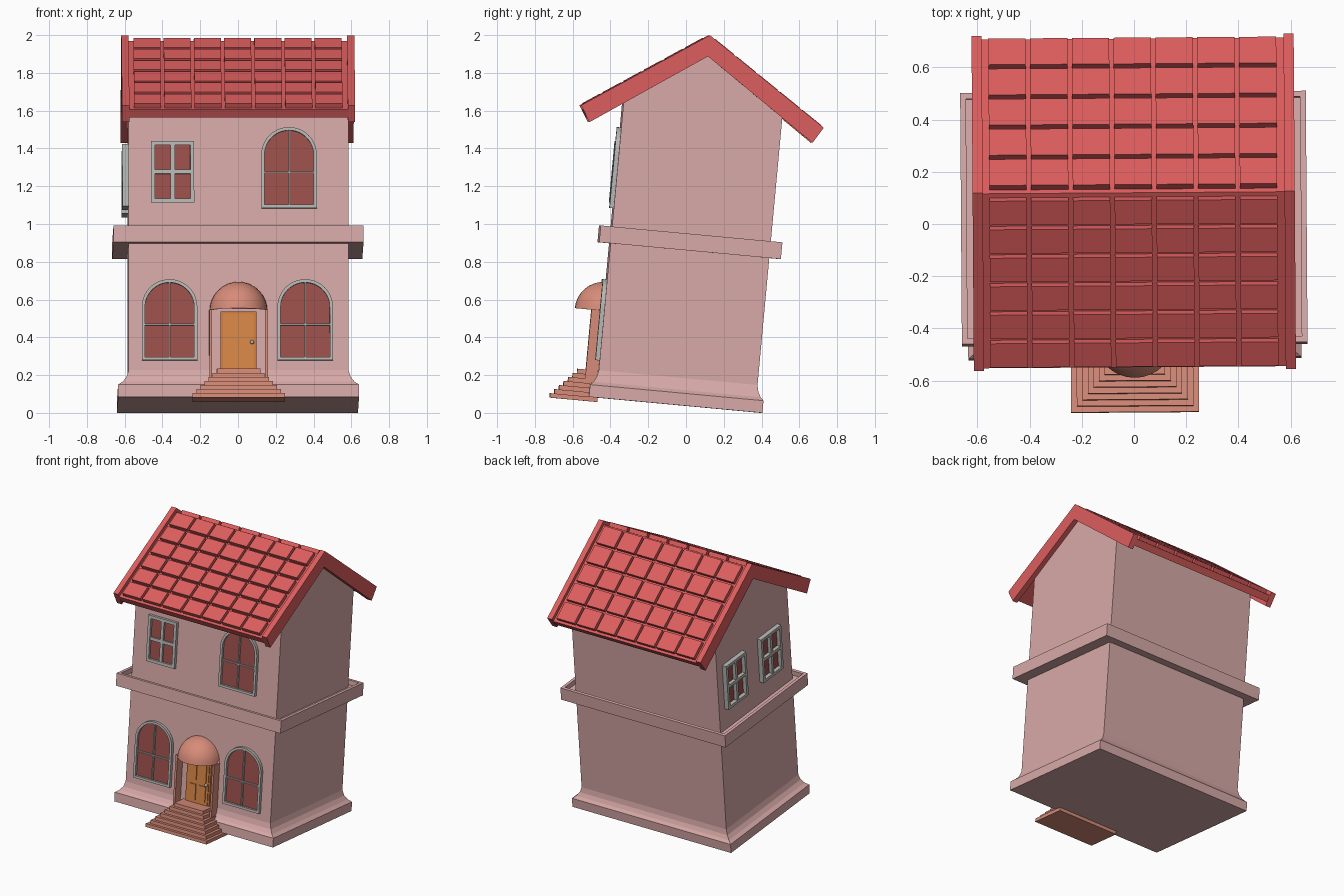
import bpy, bmesh, math
from mathutils import Matrix, Vector

if "Cube" in bpy.data.objects:
    bpy.data.objects.remove(bpy.data.objects["Cube"])

# The whole house leans back a little
TILT = (Matrix.Translation((0, -0.059, 0.0425)) @ Matrix.Rotation(math.radians(0.4), 4, 'Z')
        @ Matrix.Rotation(math.radians(-5.3), 4, 'X'))
HX, HY = 0.582, 0.422  # wall half width and half depth


def mat(name, r, g, b):
    m = bpy.data.materials.new(name)
    m.diffuse_color = (r, g, b, 1)
    m.use_nodes = True
    m.node_tree.nodes["Principled BSDF"].inputs["Base Color"].default_value = m.diffuse_color
    return m


PINK = mat("wall_pink", 0.68, 0.40, 0.39)
RED = mat("roof_red", 0.72, 0.11, 0.11)
SALMON = mat("porch_salmon", 0.68, 0.26, 0.19)
GLASS = mat("glass_red", 0.33, 0.08, 0.07)
ORANGE = mat("door_orange", 0.68, 0.24, 0.06)
DARK_ORANGE = mat("door_panel", 0.60, 0.20, 0.05)
GREY = mat("frame_grey", 0.47, 0.48, 0.46)


def finish(name, bm, material, smooth=False, place=Matrix()):
    bmesh.ops.recalc_face_normals(bm, faces=bm.faces)
    bm.transform(TILT @ place)
    me = bpy.data.meshes.new(name)
    bm.to_mesh(me)
    bm.free()
    me.materials.append(material)
    ob = bpy.data.objects.new(name, me)
    bpy.context.collection.objects.link(ob)
    if smooth:
        bpy.ops.object.select_all(action='DESELECT')
        ob.select_set(True)
        bpy.context.view_layer.objects.active = ob
        bpy.ops.object.shade_smooth_by_angle(angle=math.radians(35))
    return ob


def add_box(bm, lo, hi, m=Matrix()):
    lo, hi = Vector(lo), Vector(hi)
    bmesh.ops.create_cube(bm, size=1, matrix=m @ Matrix.Translation((lo + hi) / 2)
                          @ Matrix.Diagonal((*(hi - lo), 1)))


def loft(bm, rings, caps=True, closed=False):
    vs = [[bm.verts.new(p) for p in r] for r in rings]
    pairs = list(zip(vs, vs[1:] + vs[:1])) if closed else list(zip(vs, vs[1:]))
    for a, b in pairs:
        n = len(a)
        for i in range(n):
            bm.faces.new((a[i], a[(i + 1) % n], b[(i + 1) % n], b[i]))
    if caps and not closed:
        bm.faces.new(vs[0])
        bm.faces.new(vs[-1])
    return vs


def rect(hx, hy, z):
    return [(-hx, -hy, z), (hx, -hy, z), (hx, hy, z), (-hx, hy, z)]


# Walls with plinth, cove and gable
bm = bmesh.new()
rings = [rect(0.638, 0.461, 0), rect(0.638, 0.461, 0.065), rect(0.614, 0.444, 0.082),
         rect(0.594, 0.430, 0.108), rect(HX, HY, 0.145), rect(HX, HY, 1.587)]
t = loft(bm, rings, caps=False)
bm.faces.new(t[0])
a, b, c, d = t[-1]
left, right = bm.verts.new((-HX, 0, 1.868)), bm.verts.new((HX, 0, 1.868))
for f in ((a, b, right, left), (c, d, left, right), (b, c, right), (d, a, left)):
    bm.faces.new(f)
finish("walls", bm, PINK)

# Belt ledge between floors, with a raised rim
bm = bmesh.new()
loft(bm, [rect(0.56, 0.40, 0.82), rect(0.662, 0.483, 0.82), rect(0.662, 0.483, 0.909),
          rect(0.64, 0.461, 0.909), rect(0.64, 0.461, 0.875), rect(0.56, 0.40, 0.875)], closed=True)
finish("belt_ledge", bm, PINK)


# Roof: chevron profiles run along x
def chevron(name, x0, x1, top, under, ey, ez, by, bz):
    prof = [(0, top), (ey, ez), (by, bz), (0, under), (-by, bz), (-ey, ez)]
    bm = bmesh.new()
    loft(bm, [[(x, y, z) for y, z in prof] for x in (x0, x1)])
    finish(name, bm, RED)


SLOPE = math.atan2(1.965 - 1.533, 0.645)
chevron("gable_board_right", 0.578, 0.617, 1.965, 1.853, 0.645, 1.533, 0.593, 1.448)
chevron("gable_board_left", -0.617, -0.578, 1.965, 1.853, 0.645, 1.533, 0.593, 1.448)
chevron("roof_slab", -0.58, 0.58, 1.935, 1.878, 0.632, 1.512, 0.605, 1.473)

# Tiles: six rows in front, five at the back
for name, side, rows in (("front_tiles", -1, 6), ("back_tiles", 1, 5)):
    bm = bmesh.new()
    frame = Matrix.Translation((0, 0, 1.935)) @ Matrix.Rotation(-side * SLOPE, 4, 'X')
    pitch = 0.745 / rows
    for r in range(rows):
        s0 = 0.018 + r * pitch
        for k in range(7):
            x0 = -0.553 + k * 0.16
            y = sorted((side * s0, side * (s0 + pitch - 0.020)))
            add_box(bm, (x0, y[0], -0.005), (x0 + 0.143, y[1], 0.028), frame)
    finish(name, bm, RED)


# Windows: outline in the xz plane, facing -y, wall at y = 0
def outline(hw, h, arched, inset=0.0):
    w = hw - inset
    pts = [(-w, inset), (w, inset)]
    if not arched:
        return pts + [(w, h - inset), (-w, h - inset)]
    n = 20
    return pts + [(w * math.cos(math.pi * i / n), h - hw + w * math.sin(math.pi * i / n))
                  for i in range(n + 1)]


def window(name, place, hw, h, arched, inset, depth, bar, bar_z):
    out, inn = outline(hw, h, arched), outline(hw, h, arched, inset)
    at = lambda pts, y: [(x, y, z) for x, z in pts]
    bm = bmesh.new()
    loft(bm, [at(out, 0.005), at(out, -depth), at(inn, -depth), at(inn, 0.005)], closed=True)
    add_box(bm, (-bar, -depth + 0.003, inset / 2), (bar, 0, h - inset / 2))
    add_box(bm, (-hw + inset / 2, -depth + 0.003, bar_z - bar), (hw - inset / 2, 0, bar_z + bar))
    finish(name + "_frame", bm, GREY, place=place)
    bm = bmesh.new()
    mid = outline(hw, h, arched, inset * 0.6)
    loft(bm, [at(mid, 0.003), at(mid, -0.005)])
    finish(name + "_glass", bm, GLASS, place=place)


for name, x, z in (("lower_left_window", -0.365, 0.197), ("lower_right_window", 0.353, 0.197),
                   ("upper_right_window", 0.268, 1.006)):
    window(name, Matrix.Translation((x, -HY, z)), 0.147, 0.43, True, 0.017, 0.022, 0.004, 0.19)
window("upper_left_window", Matrix.Translation((-0.348, -HY, 1.036)),
       0.114, 0.326, False, 0.021, 0.022, 0.011, 0.163)
for name, y in (("side_front_window", -0.17), ("side_back_window", 0.24)):
    window(name, Matrix.Translation((-HX, y, 1.03)) @ Matrix.Rotation(-math.pi / 2, 4, 'Z'),
           0.117, 0.33, False, 0.021, 0.032, 0.011, 0.165)

# Porch: quarter dome over two side jambs
bm = bmesh.new()
bmesh.ops.create_uvsphere(bm, u_segments=32, v_segments=16, radius=0.153)
for no in ((0, 0, -1), (0, 1, 0)):
    bmesh.ops.bisect_plane(bm, geom=bm.verts[:] + bm.edges[:] + bm.faces[:], dist=1e-5,
                           plane_co=(0, 0, 0), plane_no=no, clear_outer=True)
bmesh.ops.holes_fill(bm, edges=[e for e in bm.edges if e.is_boundary], sides=0)
finish("porch_dome", bm, SALMON, True, Matrix.Translation((0, -HY, 0.461)))
bm = bmesh.new()
for s in (-1, 1):
    x = sorted((s * 0.140, s * 0.155))
    add_box(bm, (x[0], -0.487, 0.06), (x[1], -0.415, 0.463))
finish("porch_jambs", bm, SALMON)

# Door with border, four panels and knob
bm = bmesh.new()
add_box(bm, (-0.096, -0.432, 0.10), (0.096, -0.415, 0.455))
finish("door_border", bm, DARK_ORANGE)
bm = bmesh.new()
add_box(bm, (-0.083, -0.437, 0.10), (0.083, -0.420, 0.445))
for x in (-0.039, 0.039):
    for z0, z1 in ((0.165, 0.275), (0.305, 0.43)):
        add_box(bm, (x - 0.027, -0.443, z0), (x + 0.027, -0.43, z1))
finish("door", bm, ORANGE)
bm = bmesh.new()
bmesh.ops.create_uvsphere(bm, u_segments=12, v_segments=8, radius=0.011)
finish("door_knob", bm, GREY, True, Matrix.Translation((0.072, -0.448, 0.292)))

# Stacked entrance steps
bm = bmesh.new()
for i in range(7):
    hw, z = 0.245 - 0.0215 * i, -0.023 + 0.0237 * i
    add_box(bm, (-hw, -0.664 + 0.022 * i, z), (hw, -0.412, z + 0.0237))
finish("entrance_steps", bm, SALMON)
